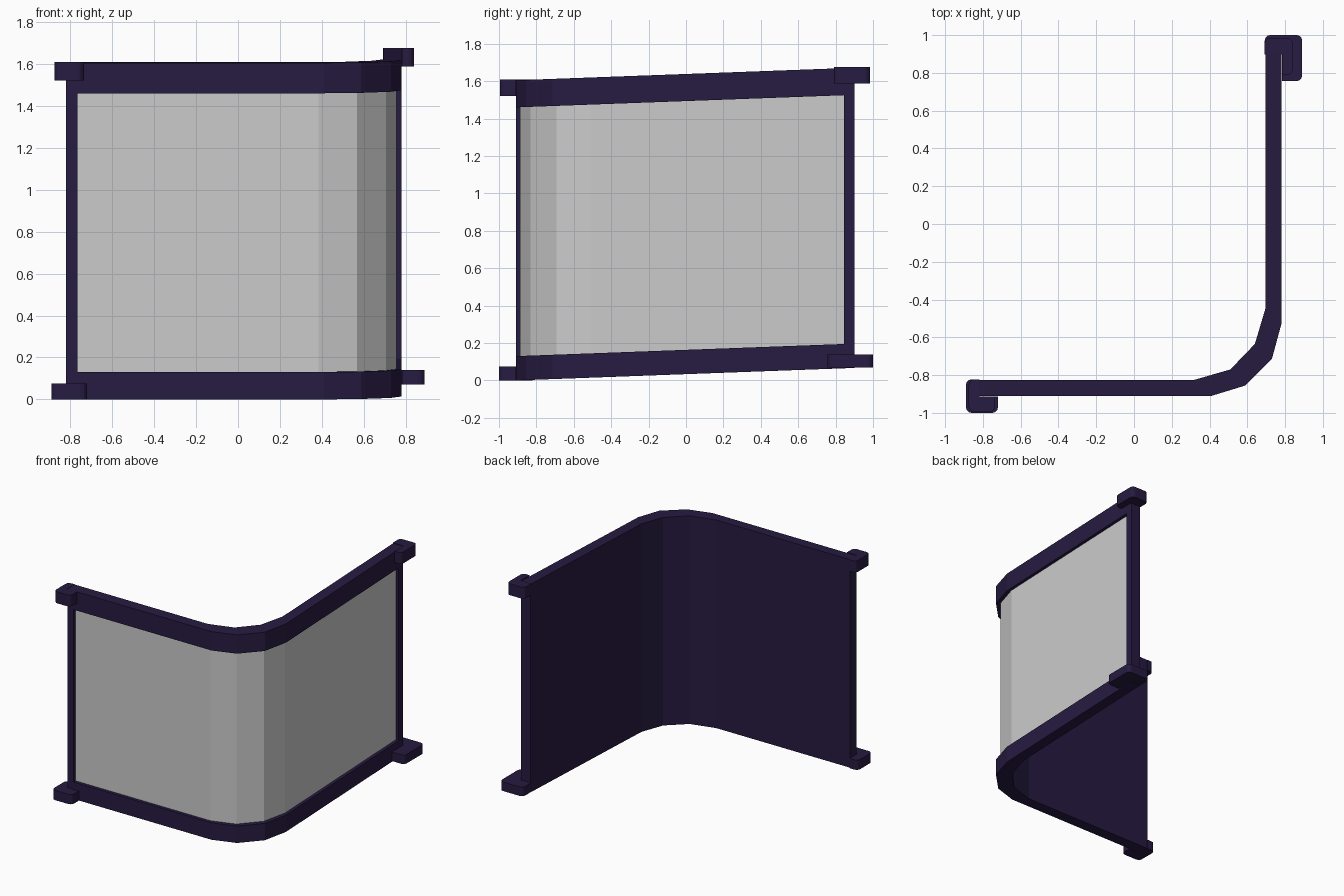
import bpy, bmesh
from mathutils import Vector

if "Cube" in bpy.data.objects:
    bpy.data.objects.remove(bpy.data.objects["Cube"])

dark = bpy.data.materials.new("dark_frame")
dark.diffuse_color = (0.02, 0.011, 0.053, 1)
dark.use_nodes = True
dark.node_tree.nodes["Principled BSDF"].inputs["Base Color"].default_value = dark.diffuse_color

# Plan outline of the wall: matching points on the outer and inner sides
OUTER = [(-0.82, -0.91), (0.41, -0.91), (0.59, -0.855), (0.73, -0.715), (0.78, -0.53), (0.78, 0.90)]
INNER = [(-0.82, -0.825), (0.32, -0.825), (0.51, -0.77), (0.64, -0.635), (0.695, -0.45), (0.695, 0.90)]
POST = 0.055
RAIL_LOW, RAIL_HIGH, TOP = 0.13, 1.46, 1.605


def line(t, trim=0.0):
    """Plan line between outer (0) and inner (1), trimmed at both ends."""
    pts = [Vector(a).lerp(Vector(b), t) for a, b in zip(OUTER, INNER)]
    pts[0].x += trim
    pts[-1].y -= trim
    return pts


def prism(name, outline, z0, z1, mat=None, slope=0.0, round_ids=(), radius=0.03):
    bm = bmesh.new()
    rows = [[bm.verts.new((x, y, z + slope * (y + 0.91))) for x, y in outline] for z in (z0, z1)]
    n = len(outline)
    bm.faces.new(rows[0][::-1])
    bm.faces.new(rows[1])
    for i in range(n):
        j = (i + 1) % n
        bm.faces.new((rows[0][i], rows[0][j], rows[1][j], rows[1][i]))
    bmesh.ops.recalc_face_normals(bm, faces=bm.faces)
    if round_ids:
        edges = [bm.edges.get((rows[0][i], rows[1][i])) for i in round_ids]
        bmesh.ops.bevel(bm, geom=edges, offset=radius, segments=3, profile=0.5, affect='EDGES')
    mesh = bpy.data.meshes.new(name)
    bm.to_mesh(mesh)
    bm.free()
    obj = bpy.data.objects.new(name, mesh)
    bpy.context.collection.objects.link(obj)
    if mat:
        mesh.materials.append(mat)
    return obj


def band(name, t0, t1, z0, z1, mat=None, trim=0.0):
    """Curved strip following the wall, rising gently toward the back."""
    return prism(name, line(t0, trim) + line(t1, trim)[::-1], z0, z1, mat, 0.037)


# Rails, grey front sheet and dark backing
band("bottom_rail", 0, 1, 0, RAIL_LOW, dark)
band("top_rail", 0, 1, RAIL_HIGH, TOP, dark)
band("front_panel", 0.28, 0.5, RAIL_LOW, RAIL_HIGH, None, POST)
band("back_panel", 0.5, 1, RAIL_LOW, RAIL_HIGH, dark, POST)

# End posts
prism("left_post", [(-0.82, -0.91), (-0.82 + POST, -0.91), (-0.82 + POST, -0.825), (-0.82, -0.825)],
      RAIL_LOW, RAIL_HIGH, dark, 0.037)
prism("right_post", [(0.695, 0.90 - POST), (0.78, 0.90 - POST), (0.78, 0.90), (0.695, 0.90)],
      RAIL_LOW, RAIL_HIGH, dark, 0.037)


# Hooked end brackets, wrapped round each rail end
def left_hook(name, x0, x1, y0, z0, z1):
    pts = [(x0, -0.822), (x0, y0), (x1, y0), (x1, -0.912), (-0.818, -0.912), (-0.818, -0.822)]
    prism(name, pts, z0, z1, dark, 0, (0, 1, 2))


def right_hook(name, x1, y0, y1, z0, z1):
    pts = [(0.692, 0.898), (0.692, y1), (x1, y1), (x1, y0), (0.783, y0), (0.783, 0.898)]
    prism(name, pts, z0, z1, dark, 0, (1, 2, 3), 0.028)


left_hook("left_bottom_hook", -0.89, -0.72, -1.0, 0.0, 0.075)
left_hook("left_top_hook", -0.875, -0.735, -0.995, 1.52, 1.608)
right_hook("right_bottom_hook", 0.89, 0.757, 1.0, 0.07, 0.14)
right_hook("right_top_hook", 0.84, 0.79, 0.985, 1.588, 1.676)
